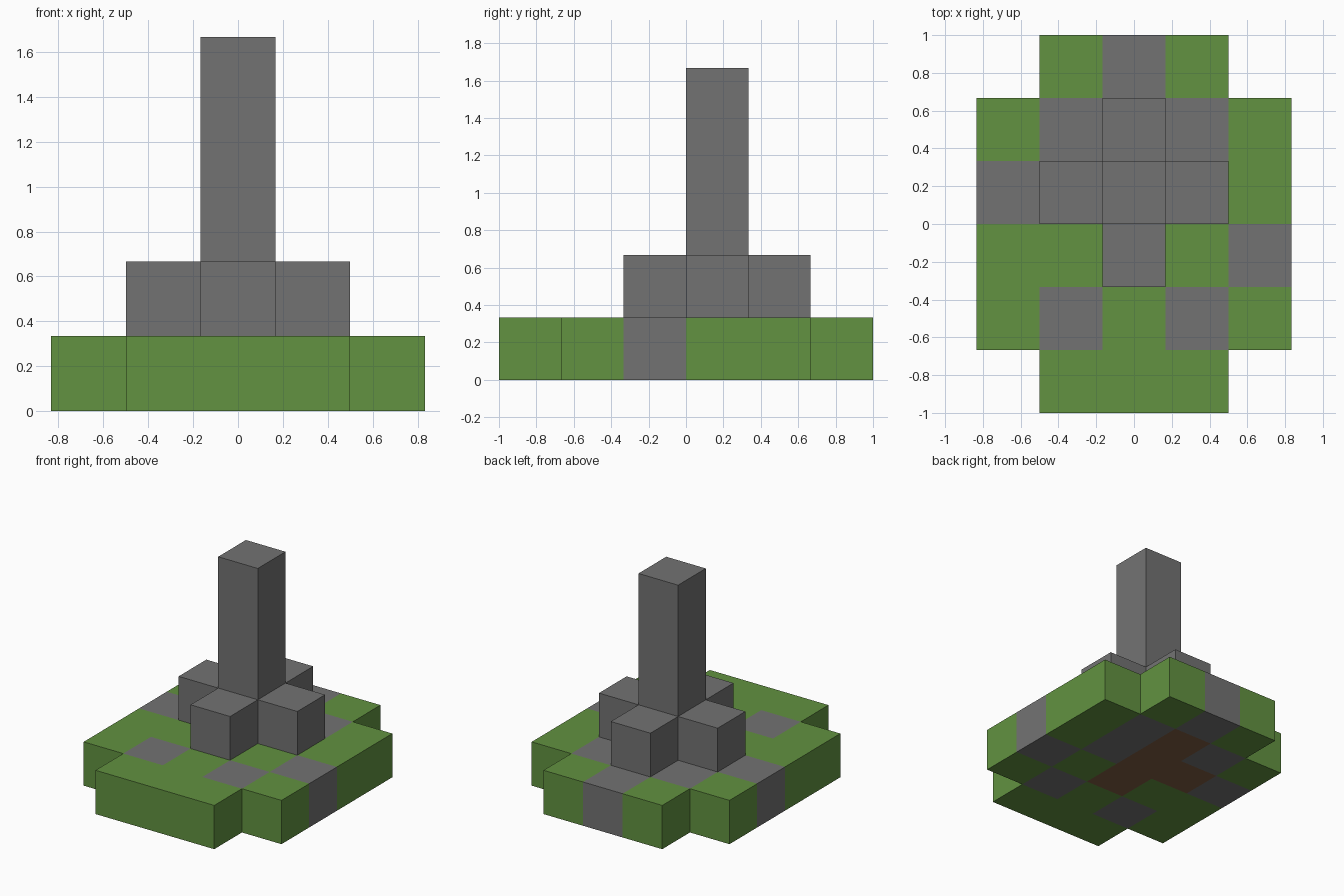
import bpy
import bmesh
from mathutils import Matrix, Vector

cube = bpy.data.objects.get("Cube")
if cube:
    bpy.data.objects.remove(cube, do_unlink=True)

UNIT = 1 / 3  # edge length of one block


def make_material(name, rgb):
    mat = bpy.data.materials.new(name)
    mat.use_nodes = True
    mat.diffuse_color = (*rgb, 1)
    mat.node_tree.nodes["Principled BSDF"].inputs["Base Color"].default_value = (*rgb, 1)
    return mat


materials = {
    "G": make_material("grass_green", (0.122, 0.287, 0.052)),
    "S": make_material("stone_grey", (0.171, 0.171, 0.171)),
    "D": make_material("earth_brown", (0.22, 0.11, 0.055)),
}

# Ground plan, back row first: grass, stone and earth blocks
plan = [
    " GSG ",
    "GSDSG",
    "SDDSG",
    "GGDGS",
    "GSGSG",
    " GGG ",
]
rows = len(plan)
ground = {(x, rows - 1 - i, 0): kind
          for i, row in enumerate(plan)
          for x, kind in enumerate(row) if kind != " "}

# Four stones around the foot of a tall pillar
centre_x, centre_y = 2, 3
steps = {(centre_x + dx, centre_y + dy, 1): "S"
         for dx, dy in ((1, 0), (-1, 0), (0, 1), (0, -1))}
pillar = {(centre_x, centre_y, z): "S" for z in range(1, 5)}

occupied = {**ground, **steps, **pillar}


def build_blocks(name, cells):
    """Join blocks into one shell, leaving out faces hidden by neighbours."""
    kinds = sorted(set(cells.values()))
    bm = bmesh.new()
    hidden = []
    for cell, kind in cells.items():
        centre = Vector((cell[0] - 2, cell[1] - 2.5, cell[2] + 0.5)) * UNIT
        made = bmesh.ops.create_cube(bm, size=UNIT, matrix=Matrix.Translation(centre))
        for face in {f for v in made["verts"] for f in v.link_faces}:
            face.normal_update()
            face.material_index = kinds.index(kind)
            beside = tuple(c + round(n) for c, n in zip(cell, face.normal))
            if beside in occupied:
                hidden.append(face)
    bmesh.ops.delete(bm, geom=hidden, context="FACES")
    bmesh.ops.remove_doubles(bm, verts=bm.verts, dist=0.001)
    # Merge flat areas of one colour
    bmesh.ops.dissolve_limit(bm, angle_limit=0.01, verts=bm.verts,
                             edges=bm.edges, delimit={"MATERIAL"})
    mesh = bpy.data.meshes.new(name)
    bm.to_mesh(mesh)
    bm.free()
    for kind in kinds:
        mesh.materials.append(materials[kind])
    obj = bpy.data.objects.new(name, mesh)
    bpy.context.collection.objects.link(obj)
    return obj


build_blocks("ground_slab", ground)
build_blocks("foot_stones", steps)
build_blocks("pillar", pillar)
